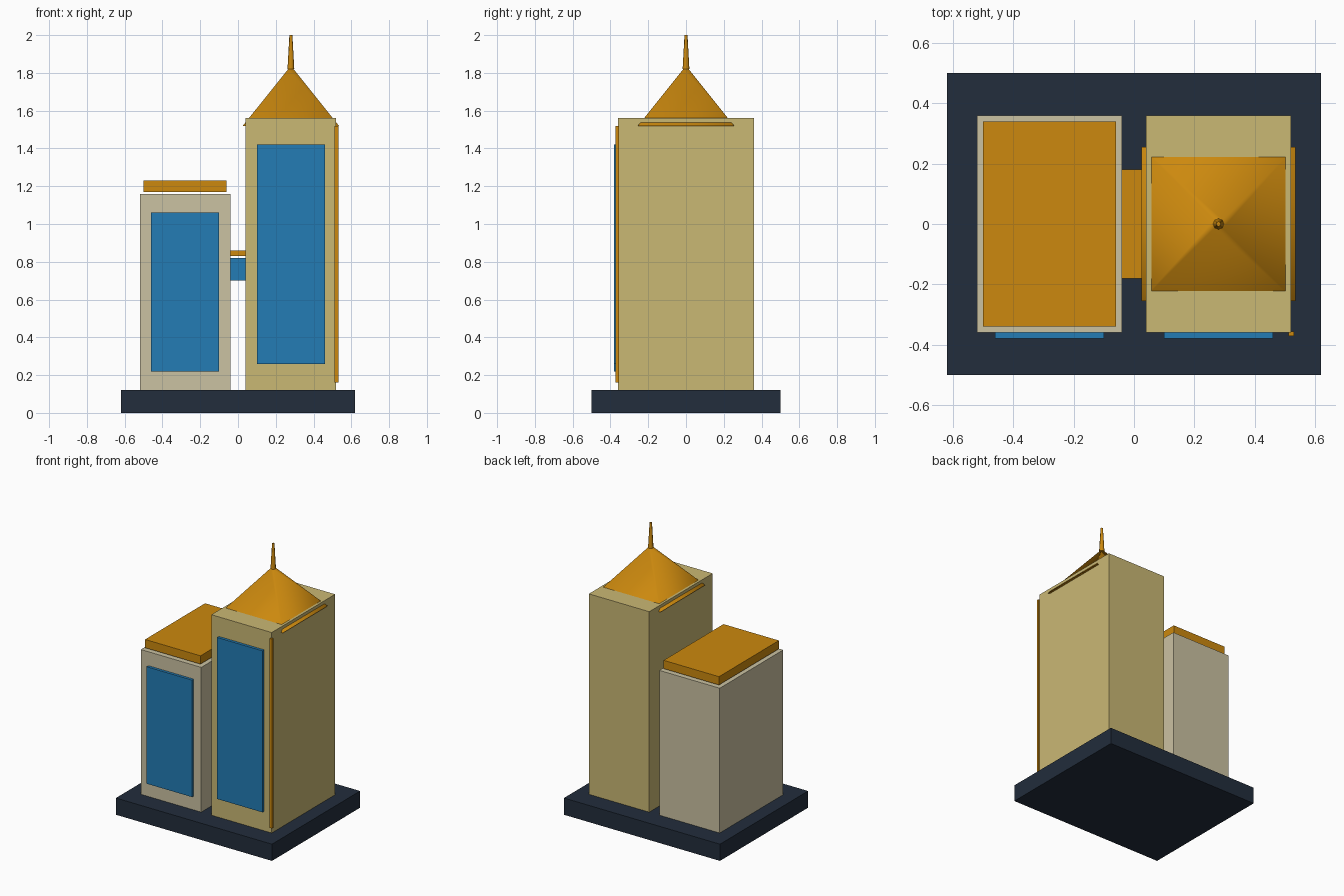
import bpy, math

cube = bpy.data.objects.get("Cube")
if cube:
    bpy.data.objects.remove(cube, do_unlink=True)


def material(name, r, g, b):
    linear = [((c / 255 + 0.055) / 1.055) ** 2.4 for c in (r, g, b)] + [1]
    m = bpy.data.materials.new(name)
    m.use_nodes = True
    m.diffuse_color = linear
    m.node_tree.nodes["Principled BSDF"].inputs["Base Color"].default_value = linear
    return m


navy = material("dark navy", 34, 45, 60)
stone = material("pale stone", 203, 194, 162)
sand = material("sandstone", 202, 184, 116)
gold = material("gold", 204, 137, 14)
blue = material("blue glass", 35, 124, 181)


def box(name, x, y, z, mat):
    """Box from (low, high) spans on each axis."""
    spans = (x, y, z)
    bpy.ops.mesh.primitive_cube_add(size=1, location=[(a + b) / 2 for a, b in spans])
    ob = bpy.context.object
    ob.name = name
    ob.scale = [b - a for a, b in spans]
    bpy.ops.object.transform_apply(location=False, rotation=False, scale=True)
    ob.data.materials.append(mat)
    return ob


def taper(name, x, z, r1, r2, sides, turn=0):
    """Tapered prism with smooth sides and flat, sharp-edged caps."""
    bpy.ops.mesh.primitive_cone_add(vertices=sides, radius1=r1, radius2=r2, depth=z[1] - z[0],
                                    location=(x, 0, sum(z) / 2), rotation=(0, 0, turn))
    ob = bpy.context.object
    ob.name = name
    ob.data.materials.append(gold)
    bpy.ops.object.shade_smooth_by_angle(angle=math.radians(75))
    return ob


# Ground slab
box("base", (-0.62, 0.62), (-0.5, 0.5), (0, 0.12), navy)

# Towers, each with a raised glass front
for side, centre, top, glass, mat in (("right", -0.28, 1.16, (0.22, 1.06), stone),
                                      ("left", 0.28, 1.56, (0.26, 1.42), sand)):
    box(side + "_tower", (centre - 0.24, centre + 0.24), (-0.36, 0.36), (0.12, top), mat)
    box(side + "_glass_front", (centre - 0.18, centre + 0.18), (-0.38, -0.355), glass, blue)

# Floating flat roof of the low tower
box("flat_roof", (-0.5, -0.06), (-0.34, 0.34), (1.17, 1.23), gold)

# Glazed bridge and its roof
box("bridge", (-0.04, 0.04), (-0.16, 0.16), (0.70, 0.82), blue)
box("bridge_roof", (-0.045, 0.045), (-0.18, 0.18), (0.83, 0.86), gold)

# Pyramid roof sunk into the tall tower, and its spire
taper("pyramid_roof", 0.28, (1.52, 1.82), 0.36, 0.02, 4, math.pi / 4)
taper("spire", 0.28, (1.82, 2.0), 0.018, 0.008, 8)

# Corner trim of the tall tower
box("corner_trim", (0.512, 0.531), (-0.372, -0.356), (0.16, 1.52), gold)
